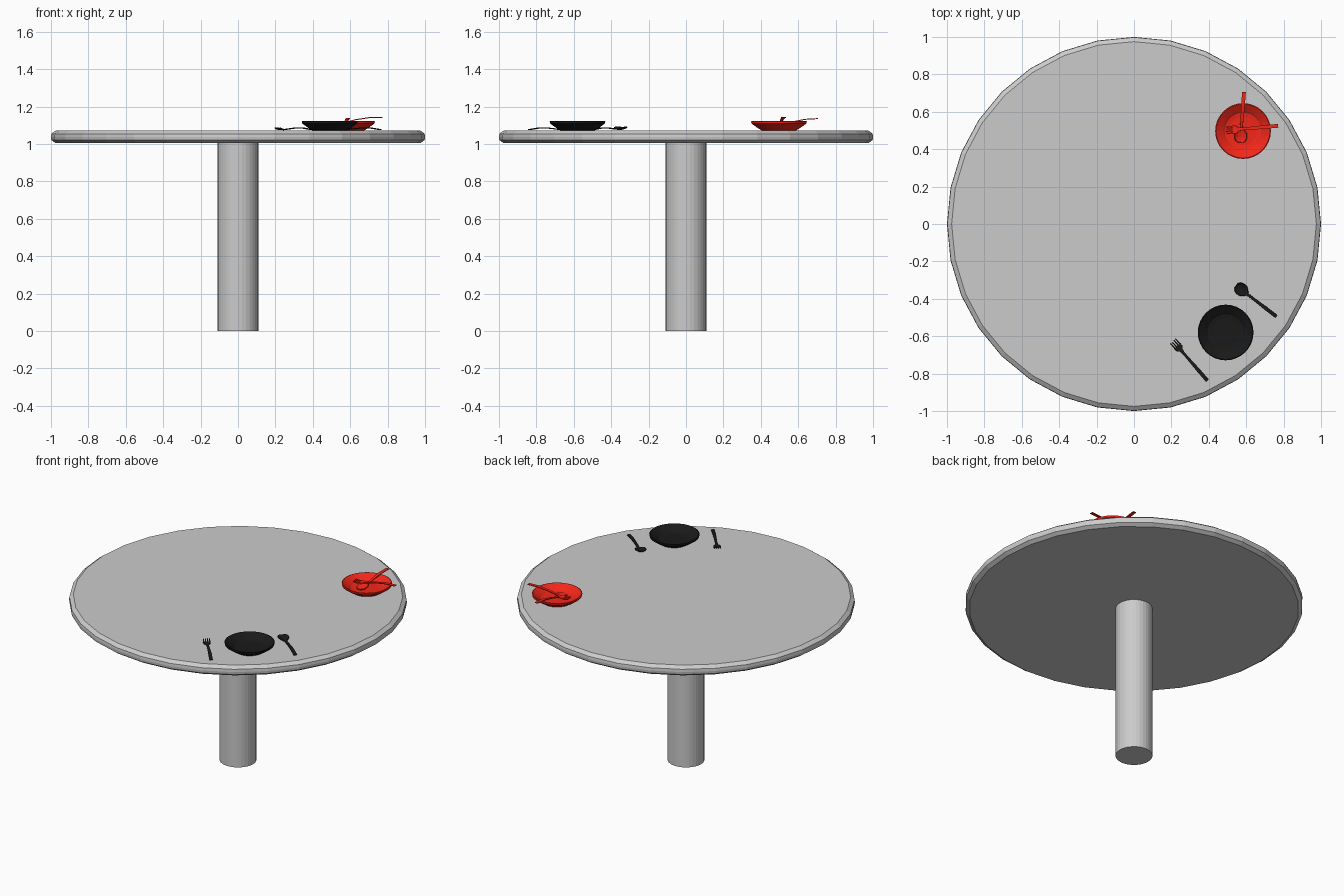
import bpy, math

if "Cube" in bpy.data.objects:
    bpy.data.objects.remove(bpy.data.objects["Cube"])


def material(name, rgb):
    m = bpy.data.materials.new(name)
    m.diffuse_color = (*rgb, 1)
    m.use_nodes = True
    m.node_tree.nodes["Principled BSDF"].inputs["Base Color"].default_value = m.diffuse_color
    return m


def make_object(name, verts, faces, mat=None):
    me = bpy.data.meshes.new(name)
    me.from_pydata(verts, [], faces)
    me.validate()
    ob = bpy.data.objects.new(name, me)
    bpy.context.collection.objects.link(ob)
    if mat:
        me.materials.append(mat)
    return ob


def lathe(name, profile, loc=(0, 0, 0), mat=None, n=32):
    """Turn (radius, z) points, listed bottom to top, into a capped solid."""
    verts, faces = [], []
    for r, z in profile:
        for i in range(n):
            a = 2 * math.pi * i / n
            verts.append((r * math.cos(a), r * math.sin(a), z))
    for k in range(len(profile) - 1):
        for i in range(n):
            j = (i + 1) % n
            faces.append((k * n + i, k * n + j, (k + 1) * n + j, (k + 1) * n + i))
    faces.append(tuple(reversed(range(n))))
    faces.append(tuple((len(profile) - 1) * n + i for i in range(n)))
    ob = make_object(name, verts, faces, mat)
    ob.location = loc
    return ob


def strip(verts, faces, stations, y0=0.0):
    """Band along x from (x, half width, z, dish depth) stations."""
    cols = (-1, -0.5, 0, 0.5, 1)
    base = len(verts)
    for x, w, z, d in stations:
        for u in cols:
            verts.append((x, y0 + u * w, z - d * (1 - u * u)))
    c = len(cols)
    for k in range(len(stations) - 1):
        for i in range(c - 1):
            a = base + k * c + i
            faces.append((a, a + c, a + c + 1, a + 1))


def cutlery(name, parts, loc, yaw, pitch, mat):
    verts, faces = [], []
    for stations, y0 in parts:
        strip(verts, faces, stations, y0)
    ob = make_object(name, verts, faces, mat)
    ob.location = loc
    ob.rotation_euler = (0, math.radians(pitch), math.radians(yaw))
    s = ob.modifiers.new("thickness", 'SOLIDIFY')
    s.thickness = 0.005
    s.offset = 0
    return ob


# Table
lathe("table_leg", [(0.109, 0), (0.109, 1.01)])
lathe("table_top", [(0.975, 1.005), (0.998, 1.021), (1.0, 1.038),
                    (0.998, 1.055), (0.975, 1.072)])

# Cutlery shapes, handle end at x = 0
handle = [(0, 0.010, 0.003, 0), (0.07, 0.010, 0.012, 0),
          (0.14, 0.008, 0.011, 0), (0.195, 0.007, 0.006, 0)]
fork = [(handle + [(0.215, 0.010, 0.004, 0), (0.228, 0.021, 0.004, 0.002),
                   (0.246, 0.022, 0.005, 0.002)], 0)]
for t in (-1.5, -0.5, 0.5, 1.5):
    fork.append(([(0.245, 0.004, 0.004, 0), (0.265, 0.0035, 0.007, 0),
                  (0.28, 0.002, 0.013, 0)], t * 0.012))
spoon = [(handle + [(0.205, 0.017, 0.010, 0.005), (0.222, 0.031, 0.016, 0.012),
                    (0.245, 0.033, 0.017, 0.013), (0.262, 0.027, 0.017, 0.010),
                    (0.272, 0.014, 0.016, 0.004)], 0)]

# Plates
black = material("black", (0.01, 0.01, 0.01))
red = material("red", (0.9, 0.02, 0.01))
plate = [(0.092, 0), (0.115, 0.014), (0.147, 0.037), (0.149, 0.048), (0.144, 0.05),
         (0.106, 0.024), (0.098, 0.017), (0.075, 0.013)]
lathe("black_plate", plate, (0.49, -0.58, 1.073), black)
lathe("red_plate", plate, (0.583, 0.497, 1.073), red)

# Black setting lies flat beside the plate
cutlery("black_fork", fork, (0.393, -0.838, 1.074), 131, 0, black)
cutlery("black_spoon", spoon, (0.762, -0.495, 1.074), 142.5, 0, black)

# Red setting rests on the plate rim
cutlery("red_fork", fork, (0.771, 0.525, 1.139), 185, 8, red)
cutlery("red_spoon", spoon, (0.588, 0.706, 1.133), 265.8, 10.5, red)
